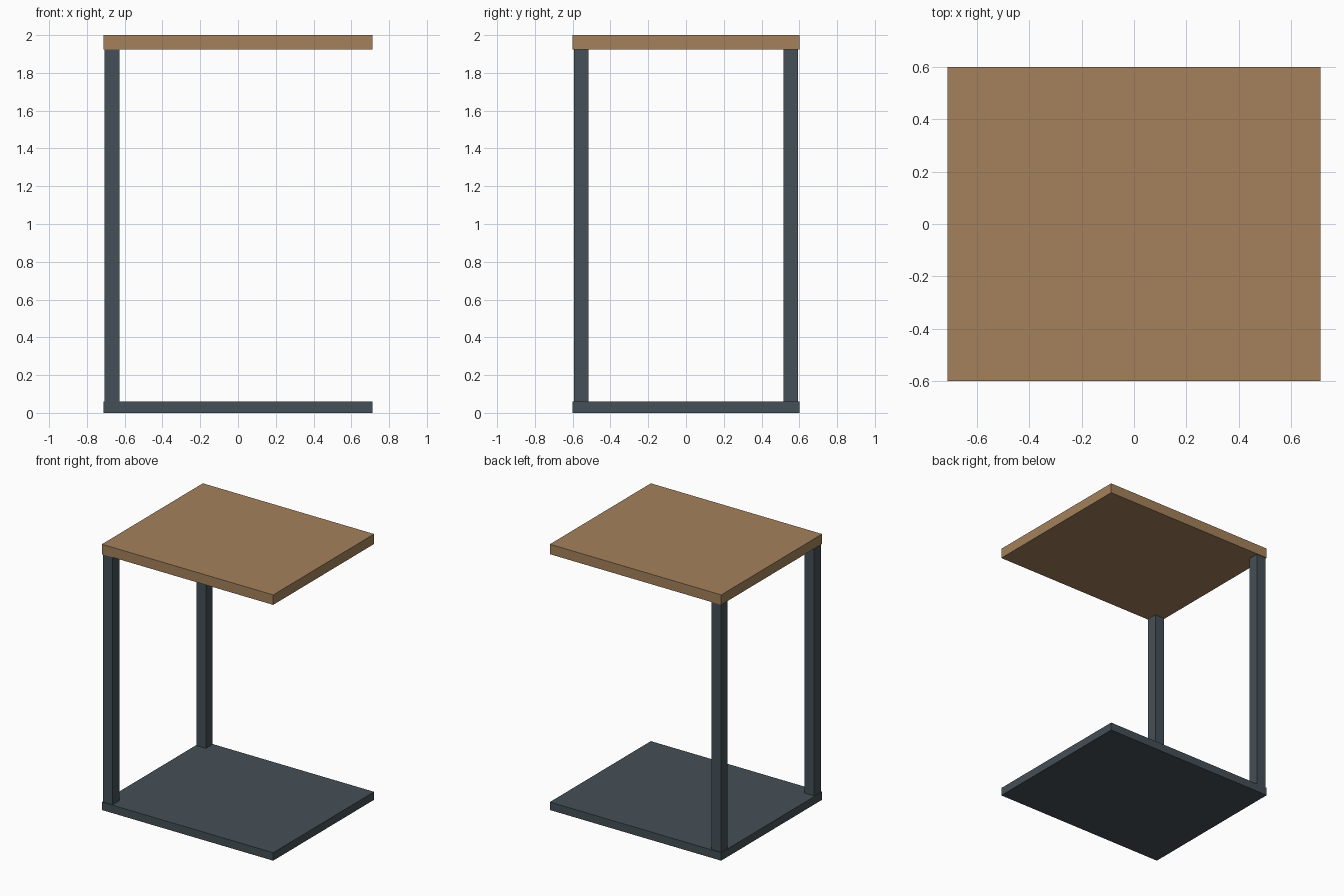
import bpy

if "Cube" in bpy.data.objects:
    bpy.data.objects.remove(bpy.data.objects["Cube"])


def material(name, color):
    mat = bpy.data.materials.new(name)
    mat.diffuse_color = color
    mat.use_nodes = True
    mat.node_tree.nodes["Principled BSDF"].inputs["Base Color"].default_value = mat.diffuse_color
    return mat


def box(name, lo, hi, mat):
    bpy.ops.mesh.primitive_cube_add(size=1, location=[(a + b) / 2 for a, b in zip(lo, hi)])
    ob = bpy.context.object
    ob.name = name
    ob.scale = [b - a for a, b in zip(lo, hi)]
    bpy.ops.object.transform_apply(location=False, rotation=False, scale=True)
    ob.data.materials.append(mat)
    return ob


wood = material("wood", (0.37, 0.22, 0.105, 1))
metal = material("dark_metal", (0.06, 0.08, 0.095, 1))

X, Y = 0.713, 0.60        # half width and half depth of both slabs
BASE, TOP = 0.06, 1.925   # top of base, underside of tabletop
POST, INSET = 0.079, 0.006

# Slabs
box("base_plate", (-X, -Y, 0), (X, Y, BASE), metal)
box("tabletop", (-X, -Y, TOP), (X, Y, 2), wood)

# Two square posts along the left edge
x0 = -X + INSET
for name, y0 in (("front_post", -Y + INSET), ("back_post", Y - INSET - POST)):
    box(name, (x0, y0, BASE), (x0 + POST, y0 + POST, TOP), metal)
